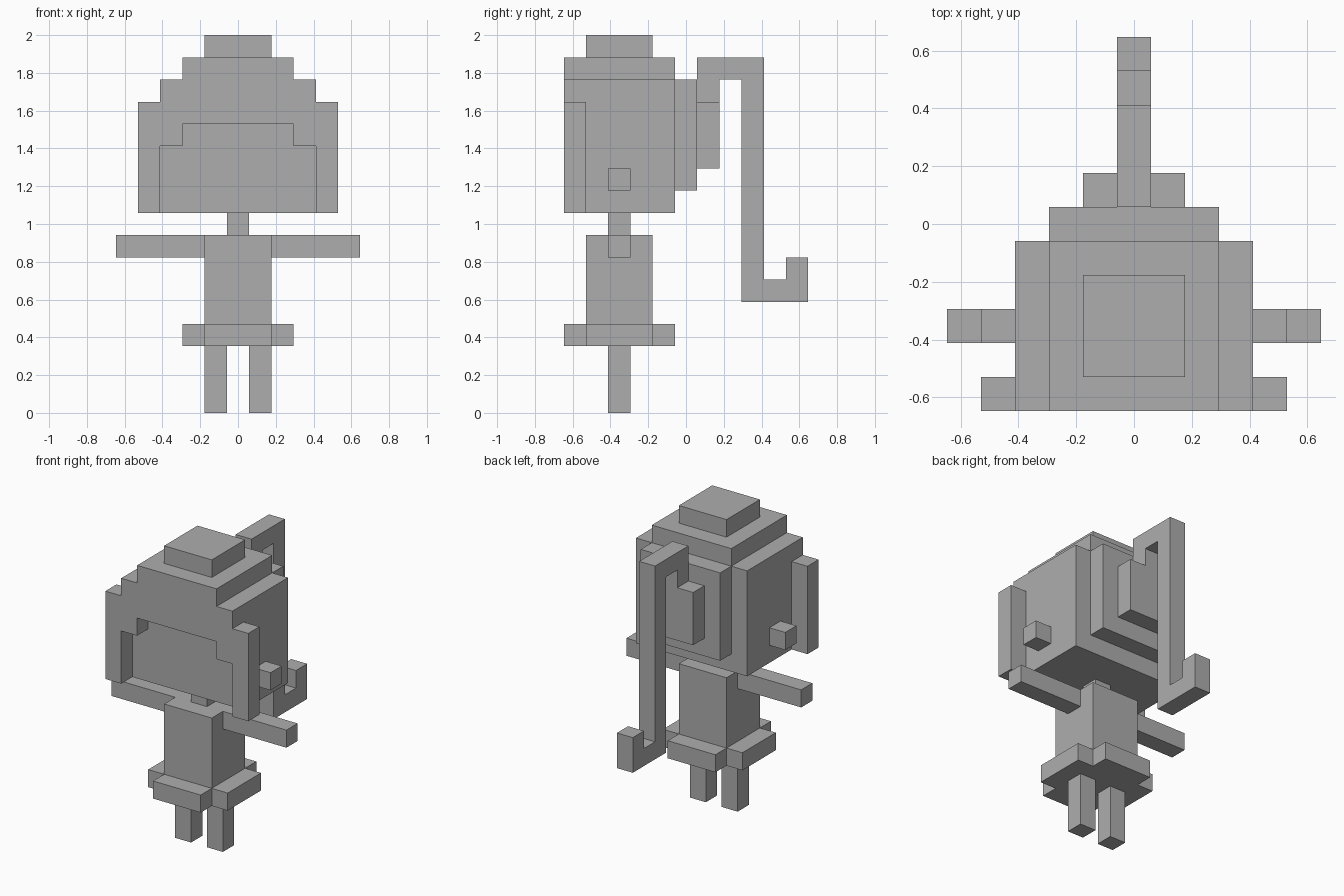
import bpy
import bmesh
from mathutils import Vector

if "Cube" in bpy.data.objects:
    bpy.data.objects.remove(bpy.data.objects["Cube"], do_unlink=True)

U = 2 / 17  # one block of the grid

grey = bpy.data.materials.new("grey")
grey.use_nodes = True
COLOUR = (0.42, 0.42, 0.42, 1)
grey.diffuse_color = COLOUR
grey.node_tree.nodes["Principled BSDF"].inputs["Base Color"].default_value = COLOUR


def prism(name, outline, axis, lo, hi):
    """Extrude an outline (in blocks) along an axis, from lo to hi."""
    place = {
        "x": lambda a, b: (lo, a, b),
        "y": lambda a, b: (a, lo, b),
        "z": lambda a, b: (a, b, lo),
    }[axis]
    shift = Vector([(hi - lo) * U if k == axis else 0 for k in "xyz"])
    bm = bmesh.new()
    face = bm.faces.new([bm.verts.new(Vector(place(a, b)) * U) for a, b in outline])
    result = bmesh.ops.extrude_face_region(bm, geom=[face])
    moved = [g for g in result["geom"] if isinstance(g, bmesh.types.BMVert)]
    bmesh.ops.translate(bm, verts=moved, vec=shift)
    bmesh.ops.recalc_face_normals(bm, faces=bm.faces)
    mesh = bpy.data.meshes.new(name)
    bm.to_mesh(mesh)
    bm.free()
    mesh.materials.append(grey)
    obj = bpy.data.objects.new(name, mesh)
    bpy.context.collection.objects.link(obj)
    return obj


def box(name, x, y, z):
    return prism(name, [(x[0], y[0]), (x[1], y[0]), (x[1], y[1]), (x[0], y[1])], "z", *z)


def mirrored(half):
    """Close a right-hand outline with its reflection across x = 0."""
    return half + [(-a, b) for a, b in reversed(half)]


# Limbs and ears, one per side
MID = (-3.5, -2.5)
for side, s in (("left", 1), ("right", -1)):
    def span(a, b):
        return sorted((s * a, s * b))
    box(side + "_leg", span(0.5, 1.5), MID, (0, 3))
    box(side + "_arm", span(1.5, 5.5), MID, (7, 8))
    box(side + "_ear", span(3.5, 4.5), MID, (10, 11))

# Skirt with notched corners, torso and neck
skirt = mirrored([(1.5, -5.5), (1.5, -4.5), (2.5, -4.5),
                  (2.5, -1.5), (1.5, -1.5), (1.5, -0.5)])
prism("skirt", skirt, "z", 3, 4)
box("torso", (-1.5, 1.5), (-4.5, -1.5), (4, 8))
box("neck", (-0.5, 0.5), MID, (8, 9))

# Head, with a stepped hood rim around the recessed face
skull = mirrored([(3.5, 9), (3.5, 15), (2.5, 15), (2.5, 16)])
prism("head", skull, "y", -4.5, -0.5)
rim = mirrored([(2.5, 13), (2.5, 12), (3.5, 12), (3.5, 9), (4.5, 9), (4.5, 14),
                (3.5, 14), (3.5, 15), (2.5, 15), (2.5, 16)])
prism("hood_rim", rim, "y", -5.5, -4.5)
box("top_knot", (-1.5, 1.5), (-4.5, -1.5), (16, 17))

# Back of the head, in two steps
box("head_back", (-2.5, 2.5), (-0.5, 0.5), (10, 15))
box("head_back_bump", (-1.5, 1.5), (0.5, 1.5), (11, 14))

# Long ponytail hanging behind, with an upturned tip
tail = [(0.5, 14), (1.5, 14), (1.5, 15), (2.5, 15), (2.5, 5), (5.5, 5),
        (5.5, 7), (4.5, 7), (4.5, 6), (3.5, 6), (3.5, 16), (0.5, 16)]
prism("ponytail", tail, "x", -0.5, 0.5)
